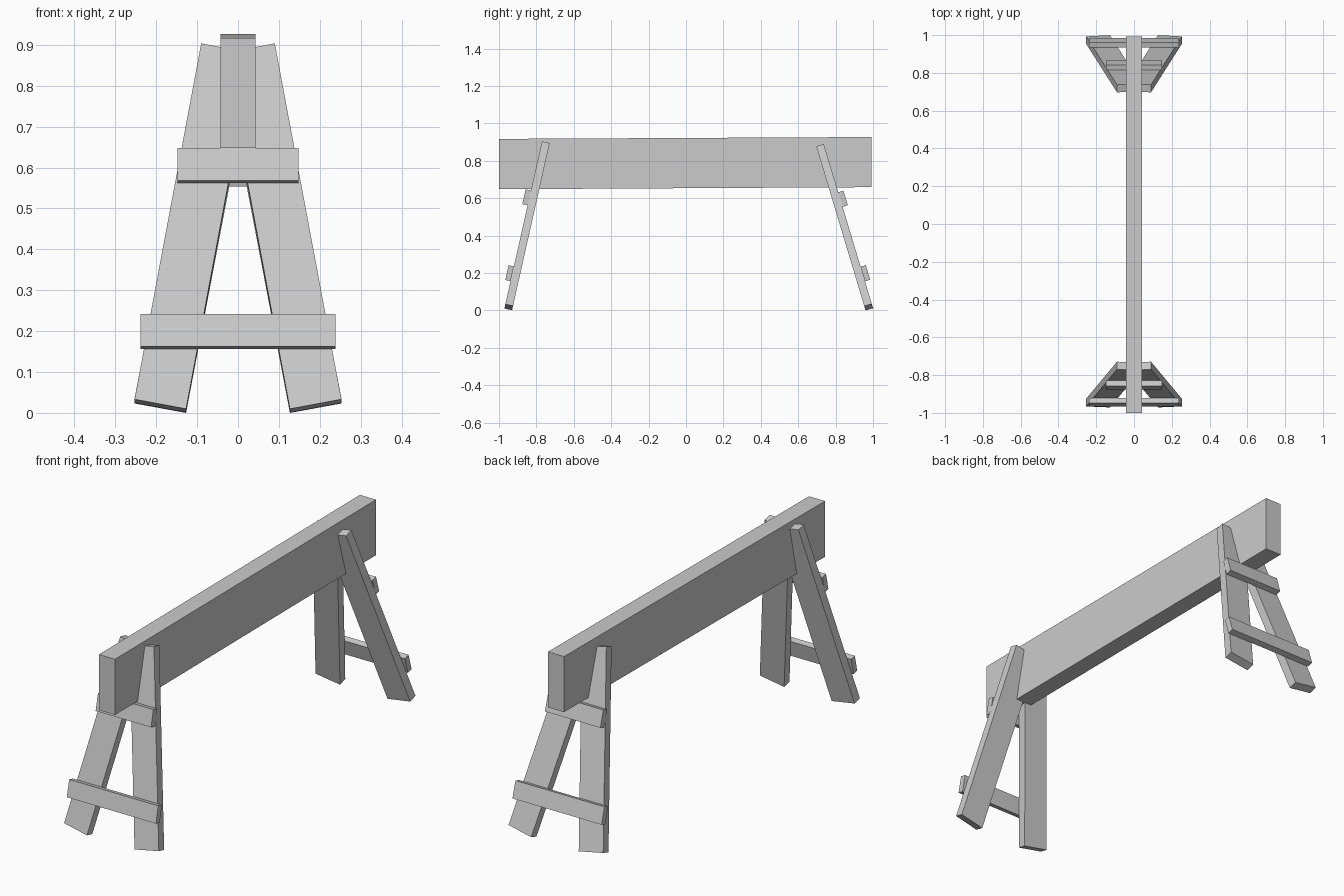
import bpy, bmesh, math
from mathutils import Vector

if "Cube" in bpy.data.objects:
    bpy.data.objects.remove(bpy.data.objects["Cube"])


def slab(name, quad, offset, mirror=False):
    """Four-sided board: a quad pushed along an offset vector."""
    bm = bmesh.new()
    a = [bm.verts.new(p) for p in quad]
    b = [bm.verts.new(Vector(p) + offset) for p in quad]
    bm.faces.new(a)
    bm.faces.new(b[::-1])
    for i in range(4):
        j = (i + 1) % 4
        bm.faces.new((a[j], a[i], b[i], b[j]))
    bmesh.ops.recalc_face_normals(bm, faces=bm.faces)
    mesh = bpy.data.meshes.new(name)
    bm.to_mesh(mesh)
    bm.free()
    obj = bpy.data.objects.new(name, mesh)
    bpy.context.collection.objects.link(obj)
    if mirror:
        mod = obj.modifiers.new("mirror", 'MIRROR')
        mod.use_mirror_merge = False
    return obj


def trestle(name, side, foot_y, foot_z, slope):
    """Leaning A-frame; side is -1 at the front and +1 at the back."""
    tilt = math.atan(slope)
    up = Vector((0, -side * math.sin(tilt), math.cos(tilt)))
    inward = Vector((0, -side * math.cos(tilt), -math.sin(tilt)))
    base = Vector((0, side * foot_y, foot_z))

    def on_plane(x, s):
        return base + Vector((x, 0, 0)) + up * s

    # Splayed legs, crossing inside the beam
    leg = [(0.127, 0), (0.253, 0.024), (0.09, 0.916), (-0.036, 0.892)]
    slab(name + "_legs", [on_plane(*p) for p in leg], inward * 0.042, True)

    # Cross boards nailed on the outer faces
    for label, w, lo, hi in (("upper", 0.148, 0.566, 0.647),
                             ("lower", 0.238, 0.15, 0.231)):
        quad = [(-w, lo), (w, lo), (w, hi), (-w, hi)]
        slab(f"{name}_{label}_brace", [on_plane(*p) for p in quad], inward * -0.029)


# Top beam, very slightly raised at the back
slab("beam", [(-0.043, -1, 0.648), (-0.043, 0.993, 0.659),
              (-0.043, 0.992, 0.927), (-0.043, -1, 0.917)], Vector((0.086, 0, 0)))

trestle("front", -1, 0.971, 0.010, 0.225)
trestle("back", 1, 1.0, 0.012, 0.300)
